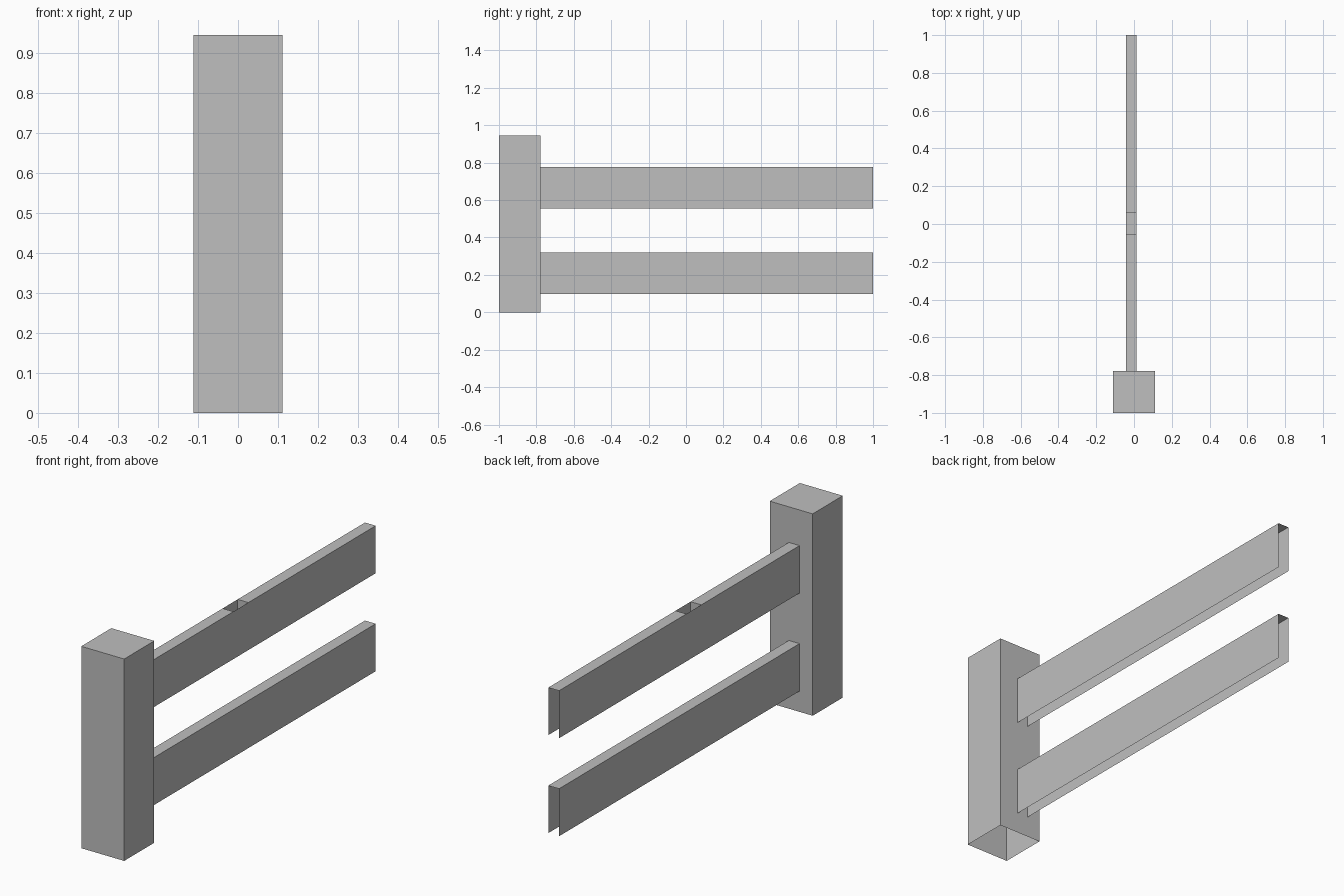
import bpy

if "Cube" in bpy.data.objects:
    bpy.data.objects.remove(bpy.data.objects["Cube"])

PX = 2 / 36                      # modelling unit: overall length is 36 units
Y_START, Y_END = -14 * PX, 1.0   # rail run, from post to free end
X0, X1 = -0.043, 0.0125          # rail width

grey = bpy.data.materials.new("plain grey")
grey.diffuse_color = (0.52, 0.52, 0.52, 1)
grey.use_nodes = True
grey.node_tree.nodes["Principled BSDF"].inputs["Base Color"].default_value = grey.diffuse_color


class Part:
    """Collects quads and turns them into one object."""

    def __init__(self):
        self.verts, self.faces = [], []

    def quad(self, *pts):
        n = len(self.verts)
        self.verts += pts
        self.faces.append((n, n + 1, n + 2, n + 3))

    def side(self, x, y0, y1, z0, z1, right):
        pts = [(x, y0, z0), (x, y1, z0), (x, y1, z1), (x, y0, z1)]
        self.quad(*(pts if right else pts[::-1]))

    def end(self, y, x0, x1, z0, z1, back):
        pts = [(x0, y, z0), (x1, y, z0), (x1, y, z1), (x0, y, z1)]
        self.quad(*(pts[::-1] if back else pts))

    def top(self, z, x0, x1, y0, y1):
        self.quad((x0, y0, z), (x1, y0, z), (x1, y1, z), (x0, y1, z))

    def build(self, name):
        mesh = bpy.data.meshes.new(name)
        mesh.from_pydata(self.verts, [], self.faces)
        mesh.materials.append(grey)
        obj = bpy.data.objects.new(name, mesh)
        bpy.context.collection.objects.link(obj)
        return obj


# Square post: hollow shell, open underneath
h, height = 2 * PX, 17 * PX
post = Part()
for sign in (-1, 1):
    post.side(sign * h, -1, Y_START, 0, height, sign > 0)
post.end(-1, -h, h, 0, height, False)
post.end(Y_START, -h, h, 0, height, True)
post.top(height, -h, h, -1, Y_START)
post.build("post")


# Rails: upturned channels with open ends and underside
def rail(name, z0, slot=None):
    z1 = z0 + 4 * PX
    part = Part()
    part.side(X0, Y_START, Y_END, z0, z1, False)
    part.side(X1, Y_START, Y_END, z0, z1, True)
    if slot:
        a, b = slot
        part.top(z1, X0, X1, Y_START, a)
        part.top(z1, X0, X1, b, Y_END)
        # short walls at both ends of the slot
        part.end(a, X0, X1, z1 - 2 * PX, z1, True)
        part.end(b, X0, X1, z1 - 2 * PX, z1, False)
    else:
        part.top(z1, X0, X1, Y_START, Y_END)
    part.build(name)


rail("lower_rail", 0.097)
rail("upper_rail", 10 * PX, slot=(-0.052, 0.059))
